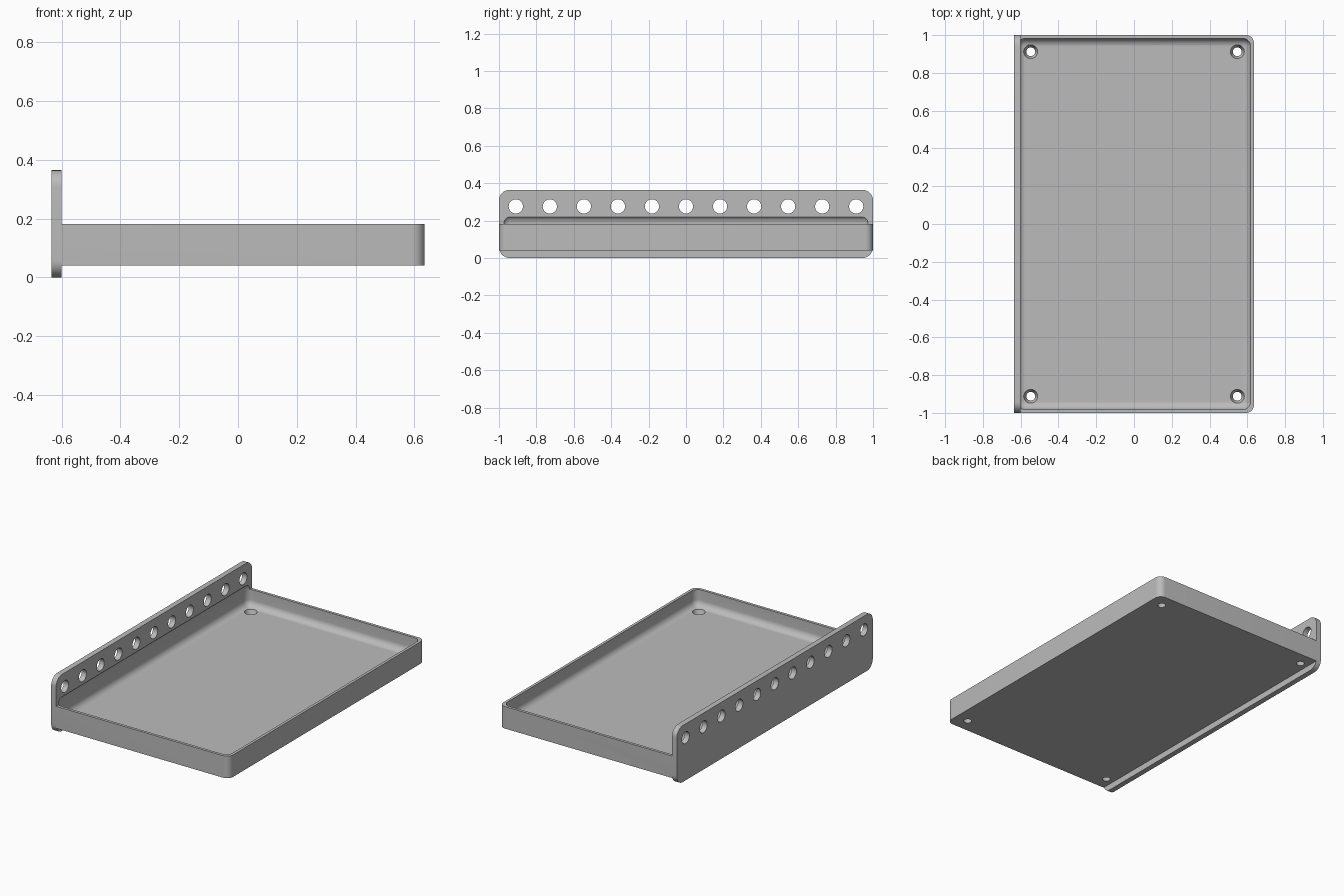
import bpy, bmesh
from math import pi
from mathutils import Matrix, Vector

if "Cube" in bpy.data.objects:
    bpy.data.objects.remove(bpy.data.objects["Cube"], do_unlink=True)

grey = bpy.data.materials.new("plain grey")
grey.use_nodes = True
grey.diffuse_color = (0.5, 0.5, 0.5, 1)
grey.node_tree.nodes["Principled BSDF"].inputs["Base Color"].default_value = (0.5, 0.5, 0.5, 1)


def finish(name, bm):
    mesh = bpy.data.meshes.new(name)
    bm.to_mesh(mesh)
    bm.free()
    mesh.materials.append(grey)
    obj = bpy.data.objects.new(name, mesh)
    bpy.context.collection.objects.link(obj)
    return obj


def rounded_box(name, low, high, radius, pick):
    """Box between two corners; edges for which pick(direction, middle) holds are rounded."""
    low, high = Vector(low), Vector(high)
    bm = bmesh.new()
    bmesh.ops.create_cube(bm, size=1)
    bmesh.ops.scale(bm, vec=high - low, verts=bm.verts)
    bmesh.ops.translate(bm, vec=(low + high) / 2, verts=bm.verts)
    edges = []
    for e in bm.edges:
        a, b = e.verts[0].co, e.verts[1].co
        if pick((b - a).normalized(), (a + b) / 2):
            edges.append(e)
    bmesh.ops.bevel(bm, geom=edges, offset=radius, segments=8, profile=0.5, affect='EDGES')
    return finish(name, bm)


def add_cylinder(bm, centre, r_low, r_high, depth, turn=Matrix()):
    bmesh.ops.create_cone(bm, cap_ends=True, segments=32, radius1=r_low, radius2=r_high,
                          depth=depth, matrix=Matrix.Translation(centre) @ turn)


def combine(target, tool, operation):
    mod = target.modifiers.new("combine", 'BOOLEAN')
    mod.operation, mod.solver, mod.object = operation, 'EXACT', tool
    bpy.context.view_layer.objects.active = target
    bpy.ops.object.modifier_apply(modifier=mod.name)
    bpy.data.objects.remove(tool, do_unlink=True)


# Tray block, rounded on the two corners away from the mounting plate
tray = rounded_box("tray_with_mounting_plate", (-0.6, -1, 0.04), (0.635, 1, 0.182), 0.042,
                   lambda d, m: abs(d.z) > 0.9 and m.x > 0)

# Upright mounting plate with rounded corners
plate = rounded_box("mounting_plate", (-0.635, -1, 0), (-0.6, 1, 0.365), 0.058,
                    lambda d, m: abs(d.x) > 0.9)
combine(tray, plate, 'UNION')

# Hollow with rounded edges, which also bites a shallow groove into the plate
hollow = rounded_box("hollow", (-0.617, -0.982, 0.075), (0.617, 0.982, 0.228), 0.042,
                     lambda d, m: True)
combine(tray, hollow, 'DIFFERENCE')

# Row of holes through the plate
bm = bmesh.new()
for i in range(-5, 6):
    add_cylinder(bm, (-0.617, i * 0.182, 0.276), 0.038, 0.038, 0.1, Matrix.Rotation(pi / 2, 4, 'Y'))
combine(tray, finish("plate_holes", bm), 'DIFFERENCE')

# Tapered screw holes in the floor corners
bm = bmesh.new()
for x in (-0.547, 0.547):
    for y in (-0.912, 0.912):
        add_cylinder(bm, (x, y, 0.0575), 0.023, 0.037, 0.037)
combine(tray, finish("floor_holes", bm), 'DIFFERENCE')

# Smooth the fillets, keep the rims sharp
bpy.ops.object.select_all(action='DESELECT')
tray.select_set(True)
bpy.context.view_layer.objects.active = tray
bpy.ops.object.shade_smooth_by_angle(angle=pi / 6)
